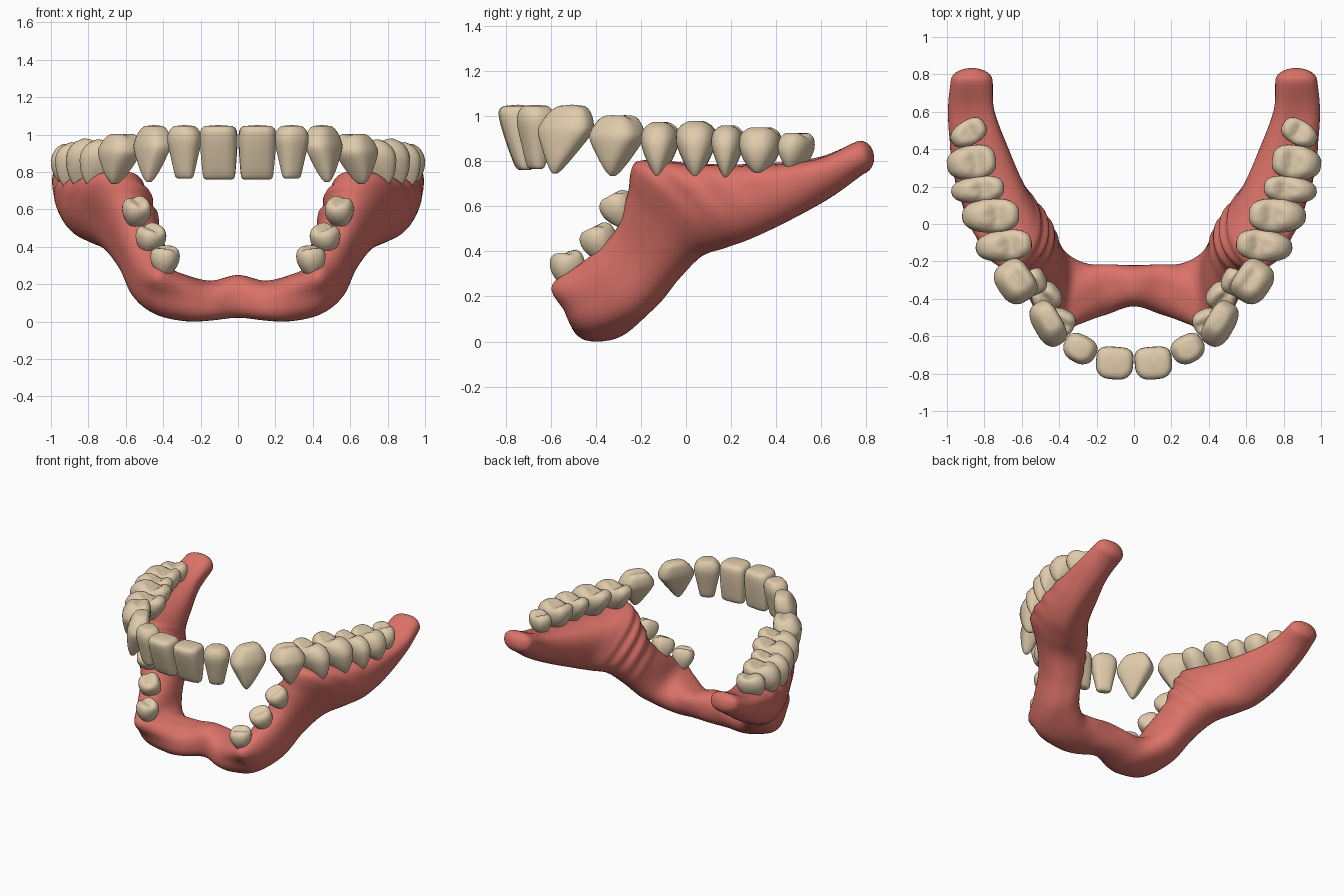
import bpy, bmesh, math
from mathutils import Vector, Matrix

if "Cube" in bpy.data.objects:
    bpy.data.objects.remove(bpy.data.objects["Cube"])


def material(name, rgb):
    m = bpy.data.materials.new(name)
    m.diffuse_color = (*rgb, 1)
    m.use_nodes = True
    m.node_tree.nodes["Principled BSDF"].inputs["Base Color"].default_value = m.diffuse_color
    return m


GUM = material("gum pink", (0.71, 0.17, 0.14))
TOOTH = material("tooth ivory", (0.74, 0.60, 0.41))


def finish(name, bm, mat, angle=60):
    bmesh.ops.recalc_face_normals(bm, faces=bm.faces[:])
    me = bpy.data.meshes.new(name)
    bm.to_mesh(me)
    bm.free()
    me.materials.append(mat)
    ob = bpy.data.objects.new(name, me)
    bpy.context.collection.objects.link(ob)
    mir = ob.modifiers.new("mirror", 'MIRROR')
    mir.use_clip = True
    mir.merge_threshold = 0.0005
    bpy.ops.object.select_all(action='DESELECT')
    ob.select_set(True)
    bpy.context.view_layer.objects.active = ob
    bpy.ops.object.shade_smooth_by_angle(angle=math.radians(angle))
    return ob


def loft(bm, rings, cap_start, cap_end):
    vs = [[bm.verts.new(p) for p in r] for r in rings]
    n = len(vs[0])
    for a, b in zip(vs, vs[1:]):
        for i in range(n):
            bm.faces.new((a[i], a[(i + 1) % n], b[(i + 1) % n], b[i]))
    for wanted, r in ((cap_start, vs[0]), (cap_end, vs[-1])):
        if wanted:
            bm.faces.new(r)


def spow(v, e):
    return math.copysign(abs(v) ** e, v)


def catmull(p, t):
    a, b, c, d = p
    return 0.5 * (2 * b + (c - a) * t + (2 * a - 5 * b + 4 * c - d) * t * t
                  + (3 * b - a - 3 * c + d) * t ** 3)


# Gum: sections from the front middle to the back end, split by side
bottom = [(0, -.33, .02), (.15, -.36, .005), (.27, -.37, .0), (.41, -.33, .035),
          (.50, -.18, .13), (.56, -.06, .26), (.64, .05, .37), (.74, .16, .41),
          (.82, .28, .45), (.86, .45, .53), (.87, .64, .635), (.87, .79, .745)]
outer = [(0, -.44, .13), (.15, -.485, .11), (.29, -.525, .13), (.46, -.53, .16),
         (.565, -.37, .23), (.635, -.22, .37), (.73, -.13, .51), (.84, -.05, .62),
         (.925, .12, .65), (.975, .34, .68), (.995, .6, .75), (.98, .77, .82)]
top = [(0, -.33, .25), (.15, -.34, .215), (.30, -.44, .25), (.39, -.53, .28),
       (.44, -.43, .37), (.51, -.30, .50), (.565, -.245, .68), (.635, -.21, .80),
       (.74, .02, .785), (.83, .28, .78), (.87, .57, .805), (.87, .76, .89)]
inner = [(0, -.22, .14), (.15, -.215, .14), (.26, -.21, .16), (.345, -.175, .22),
         (.385, -.13, .32), (.41, -.06, .43), (.455, .02, .55), (.515, .10, .63),
         (.58, .20, .67), (.66, .38, .71), (.745, .6, .77), (.755, .77, .82)]

STEPS, QUAD = 8, 10
sides = [[Vector(p) for p in s] for s in (bottom, outer, top, inner)]
last = len(bottom) - 1


def side_point(s, u):
    i = min(int(u), last - 1)
    before = s[i - 1] if i else Vector((-s[1].x, s[1].y, s[1].z))
    after = s[i + 2] if i + 2 <= last else 2 * s[last] - s[last - 1]
    return catmull((before, s[i], s[i + 1], after), u - i)


def section(u):
    pts = [side_point(s, u) for s in sides]
    c = sum(pts, Vector()) / 4
    ring = []
    for q in range(4):
        p, r = pts[q] - c, pts[(q + 1) % 4] - c
        # lower outer quarter: full at the chin, slimmer towards the back
        e = .74 + .26 * max(0, min(1, (u - 3.5) / 4)) if q == 0 else .85
        for k in range(QUAD):
            a = math.pi / 2 * k / QUAD
            v = p * math.cos(a) ** e + r * math.sin(a) ** e
            th = q * math.pi / 2 + a
            # folds on the inner wall, and swellings below the tooth row
            fold = max(0, math.cos(th - 4.2)) ** 2 * max(0, 1 - abs(u - 5.9) / 1.5)
            swell = max(0, math.cos(th - 2.3)) ** 2 * max(0, min(1, u - 6.5, 10 - u))
            v *= 1 + .11 * fold * math.cos(u * 9) + .04 * swell * math.cos(u * 9)
            ring.append(c + v)
    return ring


bm = bmesh.new()
rings = [section(i / STEPS) for i in range(last * STEPS + 1)]
end = rings[-1]
ctr = sum(end, Vector()) / len(end)
for k in range(1, 8):                               # rounded back end
    a = math.pi / 2 * k / 7.3
    off = Vector((0, .06, .015)) * math.sin(a)
    rings.append([ctr + (p - ctr) * math.cos(a) + off for p in end])
loft(bm, rings, False, True)
for v in bm.verts:
    v.co.z = max(v.co.z, 0)
    if v.co.x < .001:
        v.co.x = 0
gum = finish("gum", bm, GUM, 180)
sm = gum.modifiers.new("soften", 'SMOOTH')
sm.factor, sm.iterations = .5, 4

# Tooth outlines: (height, width factor, depth factor)
SHAPES = {
    "incisor": [(0, .70, .25), (.03, .82, .38), (.12, .88, .52), (.4, .95, .75), (.7, 1, .95),
                (.88, .98, 1), (.96, .90, .9), (1, .74, .7)],
    "lateral": [(0, .42, .25), (.03, .55, .38), (.12, .62, .52), (.4, .80, .75), (.65, .97, .95),
                (.8, 1, 1), (.92, .86, .9), (1, .58, .7)],
    "canine": [(0, .06, .16), (.06, .2, .35), (.2, .42, .6), (.4, .72, .82), (.58, .97, .97),
               (.7, 1, 1), (.86, .82, .88), (.96, .62, .7), (1, .46, .5)],
    "premolar": [(0, .08, .25), (.08, .26, .45), (.25, .54, .7), (.45, .82, .88), (.65, 1, 1),
                 (.82, .97, .97), (.93, .8, .83), (1, .52, .6)],
    "molar": [(0, .3, .5), (.1, .5, .66), (.3, .8, .86), (.55, 1, 1), (.78, 1, .97),
              (.92, .85, .85), (1, .62, .66)],
}


def tooth(name, shape, x, y, z0, z1, width, depth, angle, lean=0.0, pitch=0.0, groove=.0,
          skew=0.0):
    """Width follows the arch, depth crosses it; lean moves the tip outwards, skew forwards."""
    bm = bmesh.new()
    prof, n, h = SHAPES[shape], 28, z1 - z0
    e = {"incisor": .58, "canine": .62}.get(shape, .74)
    rows = []
    for i in range(len(prof) - 1):                  # smooth the outline
        p = [Vector(prof[max(0, min(len(prof) - 1, i + d))]) for d in (-1, 0, 1, 2)]
        rows += [catmull(p, t) for t in (0, .5)]
    rows.append(Vector(prof[-1]))
    for s in (.66, .33, .05):                       # biting surface
        rows.append(Vector((1 + .02 * (1 - s), prof[-1][1] * s, prof[-1][2] * s)))
    rings = []
    for t, w, d in rows:
        ring = []
        for k in range(n):
            a = 2 * math.pi * k / n
            px = spow(math.cos(a), e) * w * width / 2
            py = spow(math.sin(a), e) * d * depth / 2
            dip = groove * h * math.exp(-(py / (depth * .16)) ** 2) * max(0, (t - .8) / .2)
            # shallow vertical ridge on the outer face
            py -= .05 * depth * max(0, -math.sin(a)) * math.cos(a * 2 + math.pi) * d
            ring.append(Vector((px - skew * (.7 - t), py - lean * (.7 - t),
                                (t - .5) * h - dip)))
        rings.append(ring)
    loft(bm, rings, True, True)
    m = (Matrix.Translation((x, y, (z0 + z1) / 2)) @ Matrix.Rotation(pitch, 4, 'X')
         @ Matrix.Rotation(math.radians(angle), 4, 'Z'))
    bmesh.ops.transform(bm, matrix=m, verts=bm.verts[:])
    return finish(name, bm, TOOTH)


# Main row, front to back
tooth("central_incisor", "incisor", .103, -.735, .76, 1.045, .20, .165, 4, -.03)
tooth("lateral_incisor", "lateral", .287, -.665, .765, 1.045, .18, .145, 28, 0)
tooth("canine", "canine", .457, -.53, .745, 1.045, .25, .14, 60, .06, 0, 0, .05)
tooth("first_premolar", "canine", .63, -.305, .735, 1.005, .235, .185, 56, .05, 0, .05)
tooth("second_premolar", "premolar", .69, -.115, .72, .975, .165, .275, 84, .09, 0, .14)
tooth("first_molar", "premolar", .76, .045, .72, .98, .18, .28, 88, .09, 0, .14)
tooth("middle_molar", "premolar", .83, .185, .72, .96, .14, .26, 84, .08, 0, .14)
tooth("second_molar", "molar", .86, .33, .75, .95, .18, .245, 82, .05, 0, .14)
tooth("third_molar", "molar", .88, .49, .765, .925, .13, .19, 60, .02, 0, .12)

# Small lower teeth climbing the gum
for i, (x, y, z, s, ang, pitch) in enumerate([(.54, -.295, .59, .14, 65, .5),
                                              (.465, -.38, .445, .145, 50, .45),
                                              (.39, -.52, .33, .14, 25, .2)]):
    tooth("small_tooth_%d" % (i + 1), "molar", x, y, z - .085, z + .07,
          s * 1.05, s, ang, 0, pitch, .1)
